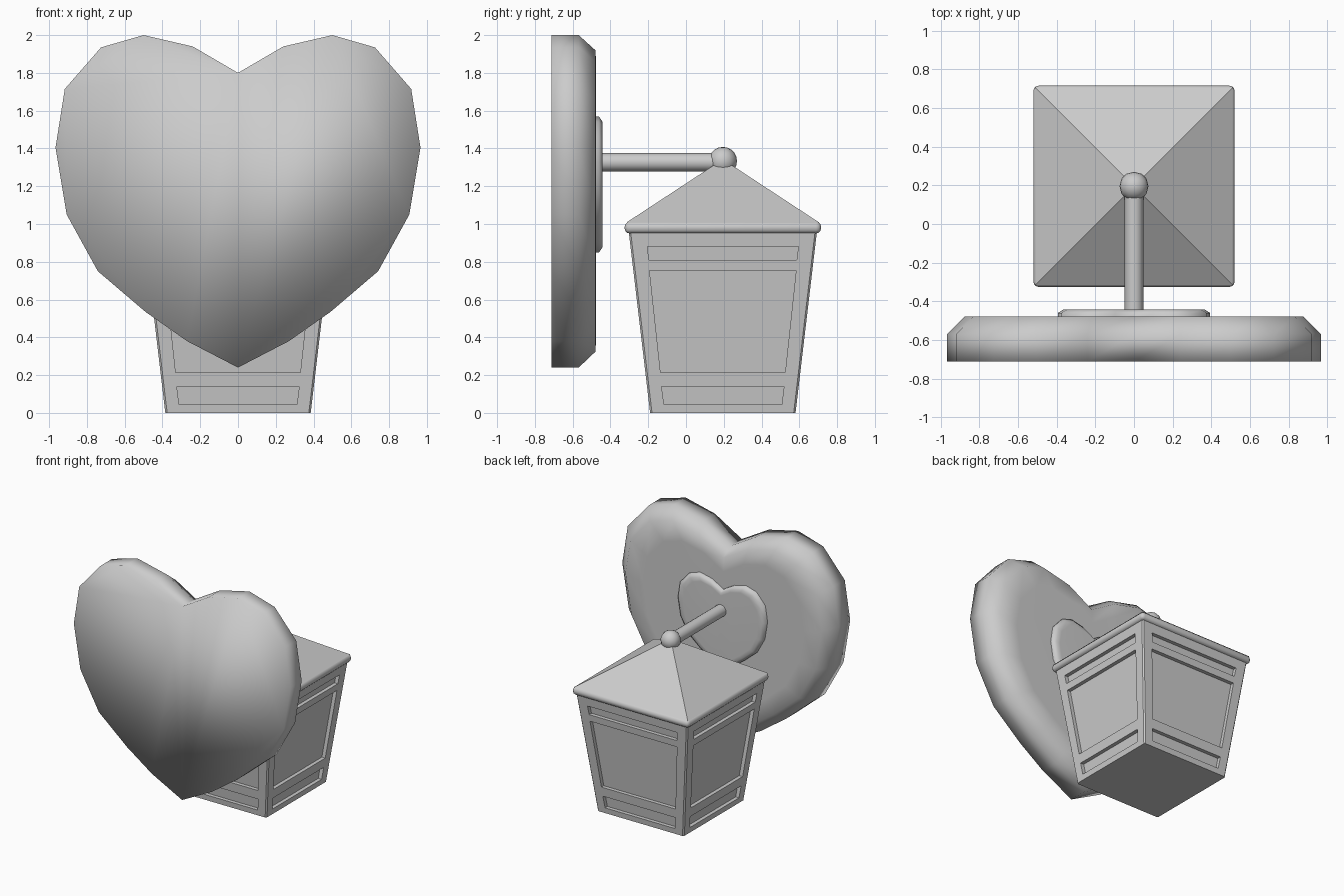
import bpy, bmesh, math
from mathutils import Vector, Matrix

if "Cube" in bpy.data.objects:
    bpy.data.objects.remove(bpy.data.objects["Cube"])

CY = 0.195  # lantern centre in y

# Right half of the heart outline (x, z), from notch to tip
HALF = [(0, 1.80), (0.24, 1.94), (0.50, 2.0), (0.725, 1.935), (0.917, 1.715),
        (0.966, 1.405), (0.907, 1.05), (0.742, 0.75), (0.49, 0.535),
        (0.27, 0.38), (0, 0.24)]


def finish(bm, name, angle=None):
    bmesh.ops.recalc_face_normals(bm, faces=bm.faces[:])
    me = bpy.data.meshes.new(name)
    bm.to_mesh(me)
    bm.free()
    ob = bpy.data.objects.new(name, me)
    bpy.context.collection.objects.link(ob)
    if angle is not None:
        bpy.ops.object.select_all(action='DESELECT')
        bpy.context.view_layer.objects.active = ob
        ob.select_set(True)
        bpy.ops.object.shade_smooth_by_angle(angle=math.radians(angle))
    return ob


def heart(name, scale, cz, rings, angle):
    """Heart plate from (y, inset scale) rings, front to back."""
    outline = HALF + [(-x, z) for x, z in HALF[-2:0:-1]]
    n, tip = len(outline), len(HALF) - 1
    bm = bmesh.new()
    loops = [[bm.verts.new((x * scale * k, y, cz + (z - 1.14) * scale * k))
              for x, z in outline] for y, k in rings]
    for a, b in zip(loops, loops[1:]):
        for i in range(n):
            j = (i + 1) % n
            bm.faces.new((a[i], a[j], b[j], b[i]))
    for lp in (loops[0], loops[-1]):
        bm.faces.new(lp[:tip + 1])
        bm.faces.new(lp[tip:] + lp[:1])
    return finish(bm, name, angle)


# Wall plates
heart("heart_backplate", 1.0, 1.14,
      [(-0.712, 1), (-0.568, 1), (-0.478, 0.905), (-0.477, 0.74)], 100)
heart("small_heart_mount", 0.408, 1.217,
      [(-0.50, 1), (-0.46, 1), (-0.443, 0.93), (-0.442, 0.85)], 60)

# Arm
bm = bmesh.new()
bmesh.ops.create_cone(bm, cap_ends=True, segments=16, radius1=0.048,
                      radius2=0.048, depth=0.66,
                      matrix=Matrix.Translation((0, -0.14, 1.327))
                      @ Matrix.Rotation(math.pi / 2, 4, 'X'))
finish(bm, "arm", 40)

# Ball finial
bm = bmesh.new()
bmesh.ops.create_uvsphere(bm, u_segments=12, v_segments=10, radius=0.075,
                          matrix=Matrix.Translation((0, CY, 1.333)))
finish(bm, "ball_finial", 50)

# Roof pyramid
bm = bmesh.new()
bmesh.ops.create_cone(bm, cap_ends=True, segments=4,
                      radius1=0.51 * math.sqrt(2), radius2=0.01, depth=0.33,
                      matrix=Matrix.Translation((0, CY, 1.173))
                      @ Matrix.Rotation(math.pi / 4, 4, 'Z'))
finish(bm, "roof")

# Rounded eave rim
bm = bmesh.new()
bmesh.ops.create_cube(bm, size=1, matrix=Matrix.Translation((0, CY, 0.981))
                      @ Matrix.Diagonal((1.04, 1.04, 0.062, 1)))
bmesh.ops.bevel(bm, geom=bm.edges[:], offset=0.027, segments=3, profile=0.5,
                affect='EDGES')
finish(bm, "roof_rim", 40)

# Lantern body: four tapered sides, each with three recessed panels
ROWS = [(0, 0.308), (0.045, 0.312), (0.14, 0.324), (0.215, 0.33),
        (0.755, 0.388), (0.81, 0.391), (0.88, 0.40), (0.96, 0.405)]


def half_width(z):
    return 0.385 + 0.118 * z


bm = bmesh.new()
panels = []
for side in range(4):
    rot = Matrix.Rotation(side * math.pi / 2, 3, 'Z')
    grid = []
    for z, inner in ROWS:
        w = half_width(z)
        grid.append([bm.verts.new(rot @ Vector((x, -w, z)))
                     for x in (-w, -inner, inner, w)])
    for r in range(len(ROWS) - 1):
        for c in range(3):
            f = bm.faces.new((grid[r][c], grid[r][c + 1],
                              grid[r + 1][c + 1], grid[r + 1][c]))
            if c == 1 and r in (1, 3, 5):
                panels.append((f, rot @ Vector((0, 0.03, 0))))
    if side == 0:
        ends = [[], []]
    ends[0].append(grid[0][0])
    ends[1].append(grid[-1][0])
for f, inward in panels:
    new = bmesh.ops.extrude_discrete_faces(bm, faces=[f])["faces"]
    bmesh.ops.translate(bm, verts=new[0].verts[:], vec=inward)
bmesh.ops.remove_doubles(bm, verts=bm.verts[:], dist=0.0005)
boundary = [e for e in bm.edges if e.is_boundary]
bmesh.ops.holes_fill(bm, edges=boundary, sides=0)
bmesh.ops.recalc_face_normals(bm, faces=bm.faces[:])


def on_corner(v):
    w = half_width(v.co.z)
    return abs(abs(v.co.x) - w) < 1e-3 and abs(abs(v.co.y) - w) < 1e-3


corners = [e for e in bm.edges if all(on_corner(v) for v in e.verts)
           and abs(e.verts[0].co.z - e.verts[1].co.z) > 0.01]
bmesh.ops.bevel(bm, geom=corners, offset=0.01, segments=1, affect='EDGES')
bmesh.ops.translate(bm, verts=bm.verts[:], vec=(0, CY, 0))
finish(bm, "lantern_body")
